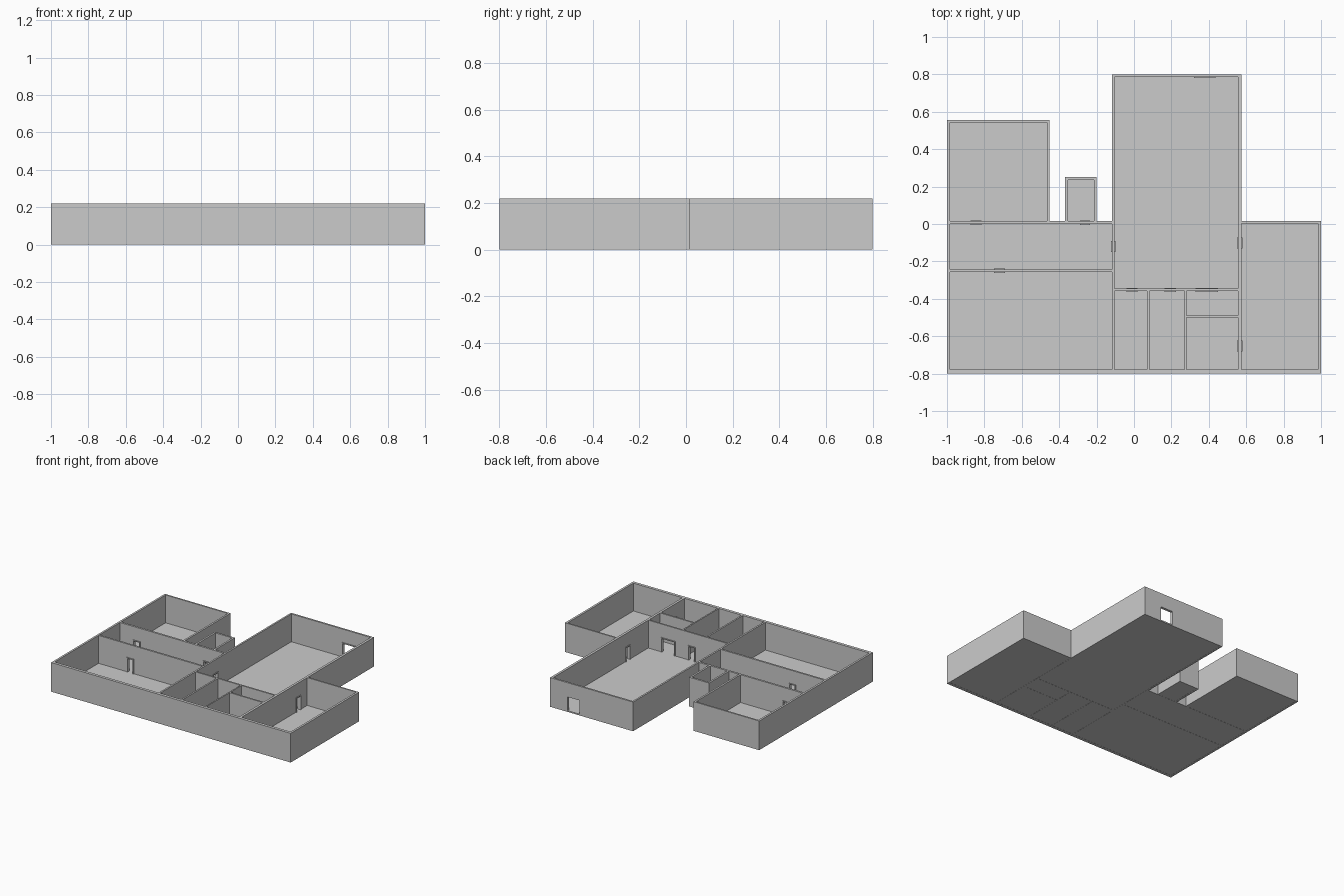
import bpy, bmesh

if "Cube" in bpy.data.objects:
    bpy.data.objects.remove(bpy.data.objects["Cube"])

H = 0.22        # wall height
FLOOR = 0.01    # floor top, also door sill
HEAD = 0.12     # top of door openings
JAMB = 0.007    # door frame width


def add_box(bm, x0, x1, y0, y1, z0, z1):
    vs = [bm.verts.new((x, y, z)) for z in (z0, z1)
          for x, y in ((x0, y0), (x1, y0), (x1, y1), (x0, y1))]
    for f in ((3, 2, 1, 0), (4, 5, 6, 7), (0, 1, 5, 4),
              (1, 2, 6, 5), (2, 3, 7, 6), (3, 0, 4, 7)):
        bm.faces.new([vs[i] for i in f])


def finish(bm, name):
    bmesh.ops.recalc_face_normals(bm, faces=bm.faces)
    me = bpy.data.meshes.new(name)
    bm.to_mesh(me)
    bm.free()
    ob = bpy.data.objects.new(name, me)
    bpy.context.collection.objects.link(ob)
    return ob


def boxes(name, items):
    bm = bmesh.new()
    for it in items:
        add_box(bm, *it)
    return finish(bm, name)


# Interior room rectangles: x0, x1, y0, y1
rooms = {
    "northwest_room": (-0.985, -0.466, 0.015, 0.544),
    "closet": (-0.354, -0.214, 0.015, 0.236),
    "hall": (-0.985, -0.118, -0.242, 0.0),
    "southwest_room": (-0.985, -0.118, -0.778, -0.256),
    "main_room": (-0.105, 0.557, -0.346, 0.786),
    "narrow_room": (-0.105, 0.07, -0.778, -0.358),
    "middle_room": (0.082, 0.27, -0.778, -0.358),
    "lobby": (0.28, 0.557, -0.488, -0.358),
    "corner_room": (0.28, 0.557, -0.778, -0.5),
    "east_room": (0.575, 0.984, -0.778, 0.004),
}

# Door openings: wall axis, start and end along the wall, wall faces
doors = {
    "northwest_door": ("x", -0.875, -0.815, 0.0, 0.015),
    "closet_door": ("x", -0.29, -0.235, 0.0, 0.015),
    "southwest_door": ("x", -0.748, -0.69, -0.256, -0.242),
    "narrow_door": ("x", -0.04, 0.02, -0.358, -0.346),
    "middle_door": ("x", 0.163, 0.225, -0.358, -0.346),
    "lobby_door": ("x", 0.33, 0.45, -0.358, -0.346),
    "back_door": ("x", 0.32, 0.435, 0.786, 0.8),
    "hall_door": ("y", -0.15, -0.09, -0.118, -0.105),
    "east_door": ("y", -0.13, -0.073, 0.557, 0.575),
    "corner_door": ("y", -0.682, -0.622, 0.557, 0.575),
}


def oriented(axis, a0, a1, t0, t1, z0, z1):
    return (a0, a1, t0, t1, z0, z1) if axis == "x" else (t0, t1, a0, a1, z0, z1)


# Walls: extruded outline
outline = [(-1, -0.8), (1, -0.8), (1, 0.015), (0.575, 0.015), (0.575, 0.8),
           (-0.118, 0.8), (-0.118, 0.015), (-0.2, 0.015), (-0.2, 0.25),
           (-0.368, 0.25), (-0.368, 0.015), (-0.452, 0.015),
           (-0.452, 0.556), (-1, 0.556)]
bm = bmesh.new()
base = bm.faces.new([bm.verts.new((x, y, 0)) for x, y in outline])
ext = bmesh.ops.extrude_face_region(bm, geom=[base], use_keep_orig=True)
top = [v for v in ext["geom"] if isinstance(v, bmesh.types.BMVert)]
bmesh.ops.translate(bm, verts=top, vec=(0, 0, H))
walls = finish(bm, "walls")

# Cutters for rooms and doors
cut_rooms = boxes("room_cutter", [(*r, -0.1, H + 0.1) for r in rooms.values()])
cut_doors = boxes("door_cutter", [
    oriented(ax, a, b, t0 - 0.01, t1 + 0.01, FLOOR, HEAD)
    for ax, a, b, t0, t1 in doors.values()])
for cutter in (cut_rooms, cut_doors):
    cutter.hide_render = True
    cutter.display_type = 'WIRE'
    mod = walls.modifiers.new(cutter.name, 'BOOLEAN')
    mod.operation = 'DIFFERENCE'
    mod.solver = 'EXACT'
    mod.object = cutter

# Bake the cuts into the walls and drop the cutters
dg = bpy.context.evaluated_depsgraph_get()
baked = bpy.data.meshes.new_from_object(walls.evaluated_get(dg))
walls.modifiers.clear()
walls.data = baked
for cutter in (cut_rooms, cut_doors):
    bpy.data.objects.remove(cutter)

# Floors, one slab per room
for name, r in rooms.items():
    boxes(name + "_floor", [(*r, 0.001, FLOOR)])

# Door frames: two jambs and a head, standing slightly proud of the wall
for name, (ax, a, b, t0, t1) in doors.items():
    t0 -= 0.005
    t1 = min(t1 + 0.005, 0.8)
    boxes(name + "_frame", [
        oriented(ax, a, a + JAMB, t0, t1, FLOOR, HEAD),
        oriented(ax, b - JAMB, b, t0, t1, FLOOR, HEAD),
        oriented(ax, a + JAMB, b - JAMB, t0, t1, HEAD - JAMB, HEAD)])
